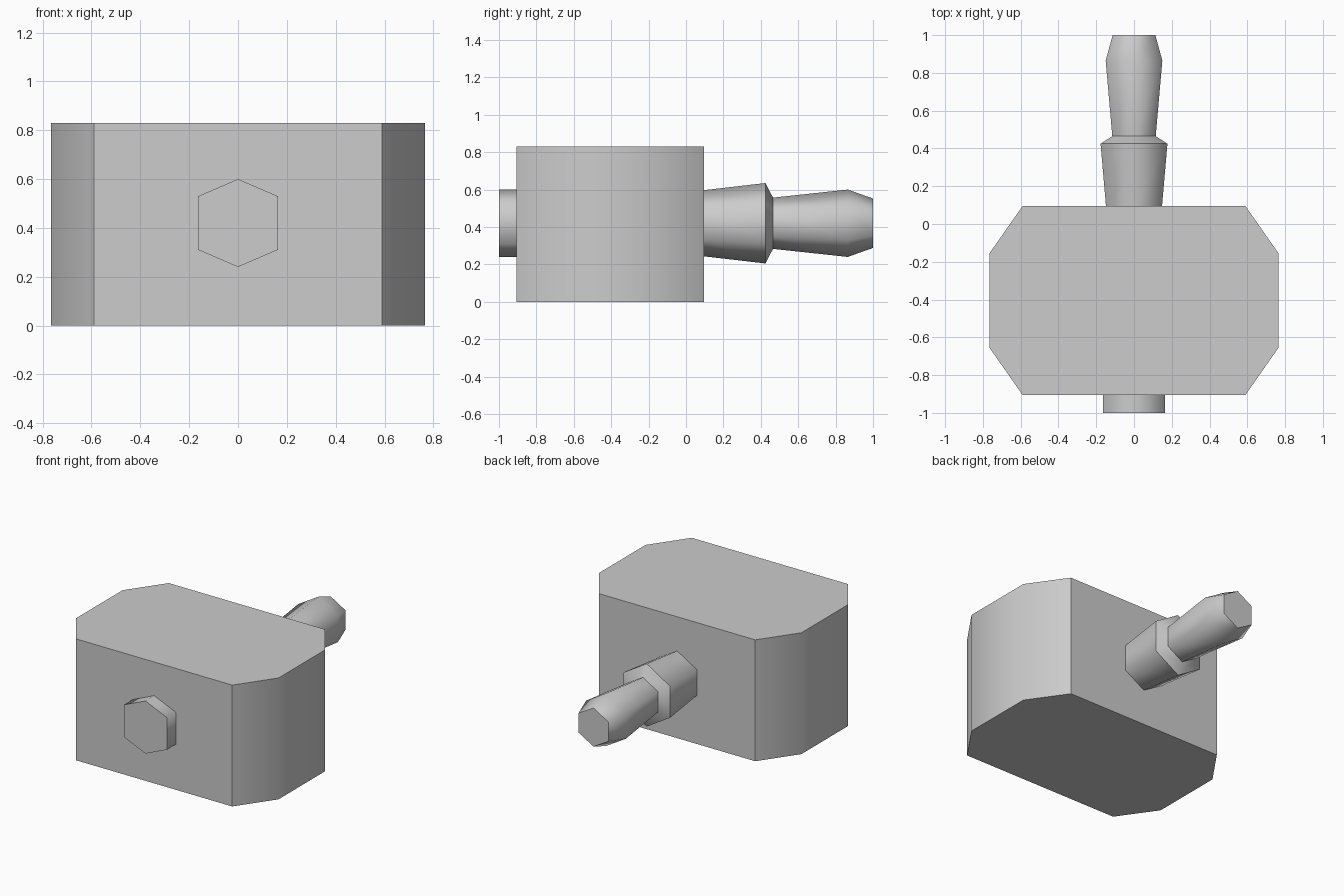
import bpy, bmesh
from math import sin, cos, radians

cube = bpy.data.objects.get("Cube")
if cube:
    bpy.data.objects.remove(cube)

grey = bpy.data.materials.new("light grey")
grey.use_nodes = True
colour = (0.604, 0.604, 0.604, 1)
grey.diffuse_color = colour
grey.node_tree.nodes["Principled BSDF"].inputs["Base Color"].default_value = colour

AXIS_Z = 0.42


def loft(name, rings, sharp_rings, sharp_sides=()):
    """Skin matching rings of points, cap both ends, and mark the hard edges."""
    bm = bmesh.new()
    loops = [[bm.verts.new(p) for p in ring] for ring in rings]
    n = len(loops[0])
    for a, b in zip(loops, loops[1:]):
        for i in range(n):
            j = (i + 1) % n
            bm.faces.new((a[i], a[j], b[j], b[i]))
    bm.faces.new(loops[0])
    bm.faces.new(loops[-1])
    bmesh.ops.recalc_face_normals(bm, faces=bm.faces)
    for f in bm.faces:
        f.smooth = True
    for r in sharp_rings:
        for i in range(n):
            bm.edges.get((loops[r][i], loops[r][(i + 1) % n])).smooth = False
    for i in sharp_sides:
        for a, b in zip(loops, loops[1:]):
            bm.edges.get((a[i], b[i])).smooth = False
    mesh = bpy.data.meshes.new(name)
    bm.to_mesh(mesh)
    bm.free()
    mesh.materials.append(grey)
    obj = bpy.data.objects.new(name, mesh)
    bpy.context.collection.objects.link(obj)
    return obj


def hexagon(y, half_width, half_height, shoulder=0.5):
    """Point-up hexagon across the y axis."""
    w, h, s = half_width, half_height, half_height * shoulder
    outline = [(0, h), (w, s), (w, -s), (0, -h), (-w, -s), (-w, s)]
    return [(x, y, AXIS_Z + z) for x, z in outline]


# Head block: rectangle with cut corners, extruded upward
right = [(0.59, -0.905), (0.765, -0.655), (0.765, -0.155), (0.59, 0.095)]
outline = right + [(-x, y) for x, y in reversed(right)]
loft("head_block", [[(x, y, z) for x, y in outline] for z in (0, 0.83)],
     sharp_rings=(0, 1), sharp_sides=(0, 3, 4, 7))

# Handle: collar flaring from the block, then a tapered grip
profile = [(0.08, 0.147, 0.175), (0.425, 0.177, 0.215), (0.465, 0.115, 0.137),
           (0.865, 0.15, 0.18), (1.0, 0.113, 0.132)]
loft("handle", [hexagon(*p) for p in profile], sharp_rings=(0, 1, 2, 4))

# Handle end showing through the front
loft("front_knob", [hexagon(y, 0.163, 0.18, 0.61) for y in (-1.0, -0.89)],
     sharp_rings=(0, 1))
